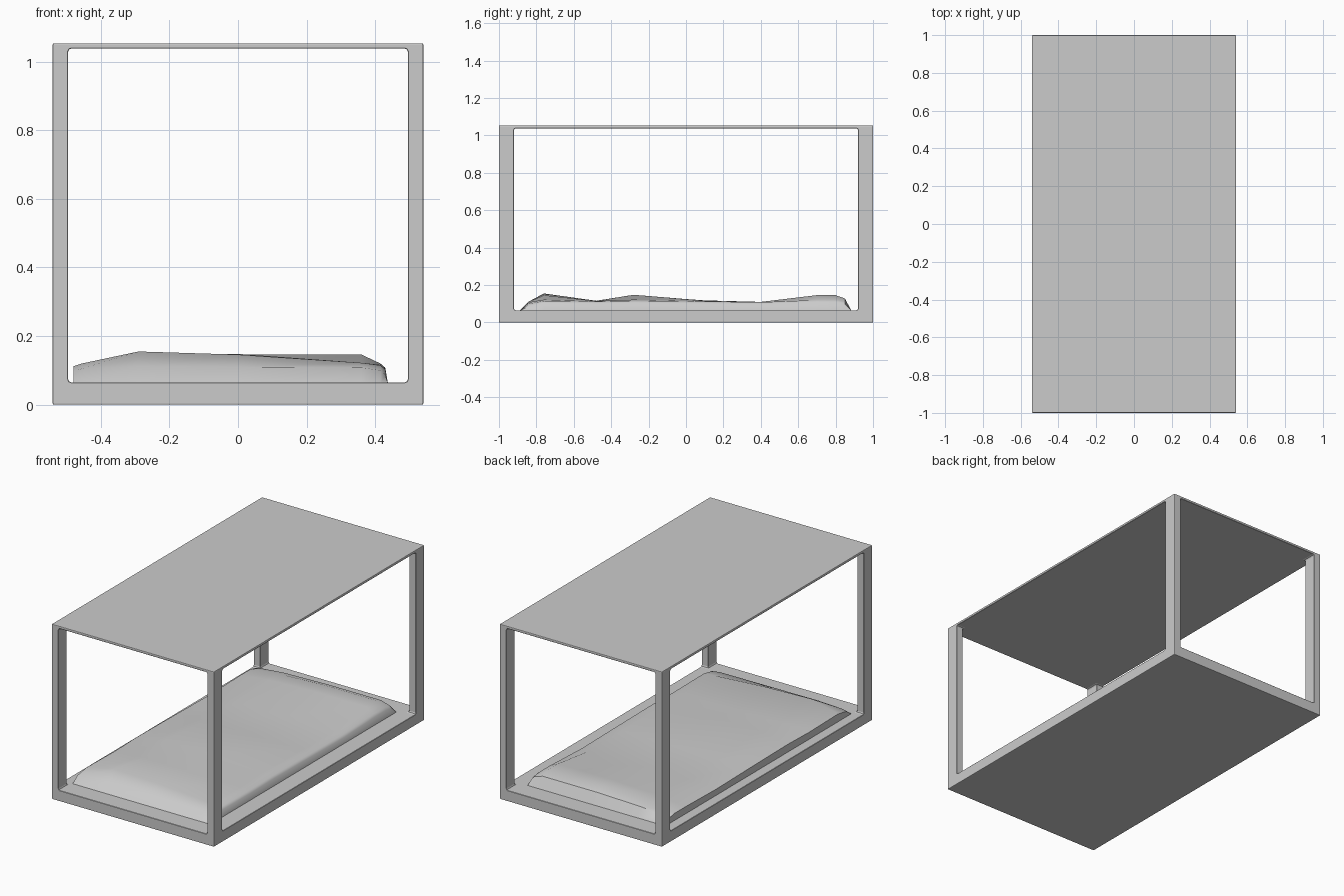
import bpy, bmesh, math

if "Cube" in bpy.data.objects:
    bpy.data.objects.remove(bpy.data.objects["Cube"])


def box(name, lo, hi, bevel):
    bm = bmesh.new()
    bmesh.ops.create_cube(bm, size=1)
    for v in bm.verts:
        v.co = [(a + b) / 2 + c * (b - a) for a, b, c in zip(lo, hi, v.co)]
    if bevel:
        bmesh.ops.bevel(bm, geom=bm.edges[:], offset=bevel, segments=2,
                        profile=0.5, affect='EDGES')
    me = bpy.data.meshes.new(name)
    bm.to_mesh(me)
    bm.free()
    ob = bpy.data.objects.new(name, me)
    bpy.context.collection.objects.link(ob)
    return ob


# case: one solid block with openings cut through front-back and left-right
frame = box("case_frame", (-0.54, -1, 0), (0.54, 1, 1.053), 0.004)
openings = [
    box("front_opening_cutter", (-0.495, -1.2, 0.065), (0.495, 1.2, 1.038), 0.01),
    box("side_opening_cutter", (-0.8, -0.92, 0.065), (0.8, 0.92, 1.038), 0.01),
]
for cutter in openings:
    cutter.hide_render = True
    cutter.hide_set(True)
    mod = frame.modifiers.new("opening", 'BOOLEAN')
    mod.operation = 'DIFFERENCE'
    mod.solver = 'EXACT'
    mod.object = cutter

# soft rim along the cut edges
rim = frame.modifiers.new("rim", 'BEVEL')
rim.width = 0.003
rim.segments = 1
rim.limit_method = 'ANGLE'
rim.angle_limit = math.radians(50)

# sand bed: heights at five columns across x, row by row along y
cols = (-0.455, -0.29, 0.0, 0.36, 0.415)
rows = [
    (-0.84, (0.105, 0.112, 0.110, 0.108, 0.100)),
    (-0.76, (0.120, 0.155, 0.146, 0.122, 0.115)),
    (-0.48, (0.115, 0.116, 0.115, 0.115, 0.112)),
    (-0.28, (0.120, 0.145, 0.148, 0.122, 0.116)),
    (0.10, (0.115, 0.118, 0.117, 0.116, 0.112)),
    (0.40, (0.110, 0.110, 0.110, 0.110, 0.108)),
    (0.70, (0.116, 0.135, 0.146, 0.146, 0.120)),
    (0.80, (0.116, 0.132, 0.146, 0.146, 0.120)),
    (0.85, (0.105, 0.120, 0.128, 0.128, 0.110)),
]
BASE, LEFT, RIGHT = 0.062, -0.48, 0.437


def skirt_row(y):
    return [(x, y, BASE) for x in (LEFT, LEFT, *cols, RIGHT, RIGHT)]


grid = [skirt_row(-0.89)]
for y, heights in rows:
    grid.append([(LEFT, y, BASE), (LEFT, y, heights[0] - 0.008)]
                + [(x, y, z) for x, z in zip(cols, heights)]
                + [(RIGHT - 0.008, y, heights[-1] - 0.012), (RIGHT, y, BASE)])
grid.append(skirt_row(0.885))

bm = bmesh.new()
vs = [[bm.verts.new(p) for p in row] for row in grid]
for a, b in zip(vs, vs[1:]):
    for i in range(len(a) - 1):
        bm.faces.new((a[i], a[i + 1], b[i + 1], b[i]))
bmesh.ops.remove_doubles(bm, verts=bm.verts[:], dist=0.0005)
bmesh.ops.recalc_face_normals(bm, faces=bm.faces[:])
me = bpy.data.meshes.new("sand_bed")
bm.to_mesh(me)
bm.free()
sand = bpy.data.objects.new("sand_bed", me)
bpy.context.collection.objects.link(sand)
if sum(p.normal.z for p in me.polygons) < 0:
    me.flip_normals()

bpy.ops.object.select_all(action='DESELECT')
sand.select_set(True)
bpy.context.view_layer.objects.active = sand
bpy.ops.object.shade_smooth_by_angle(angle=math.radians(40))
